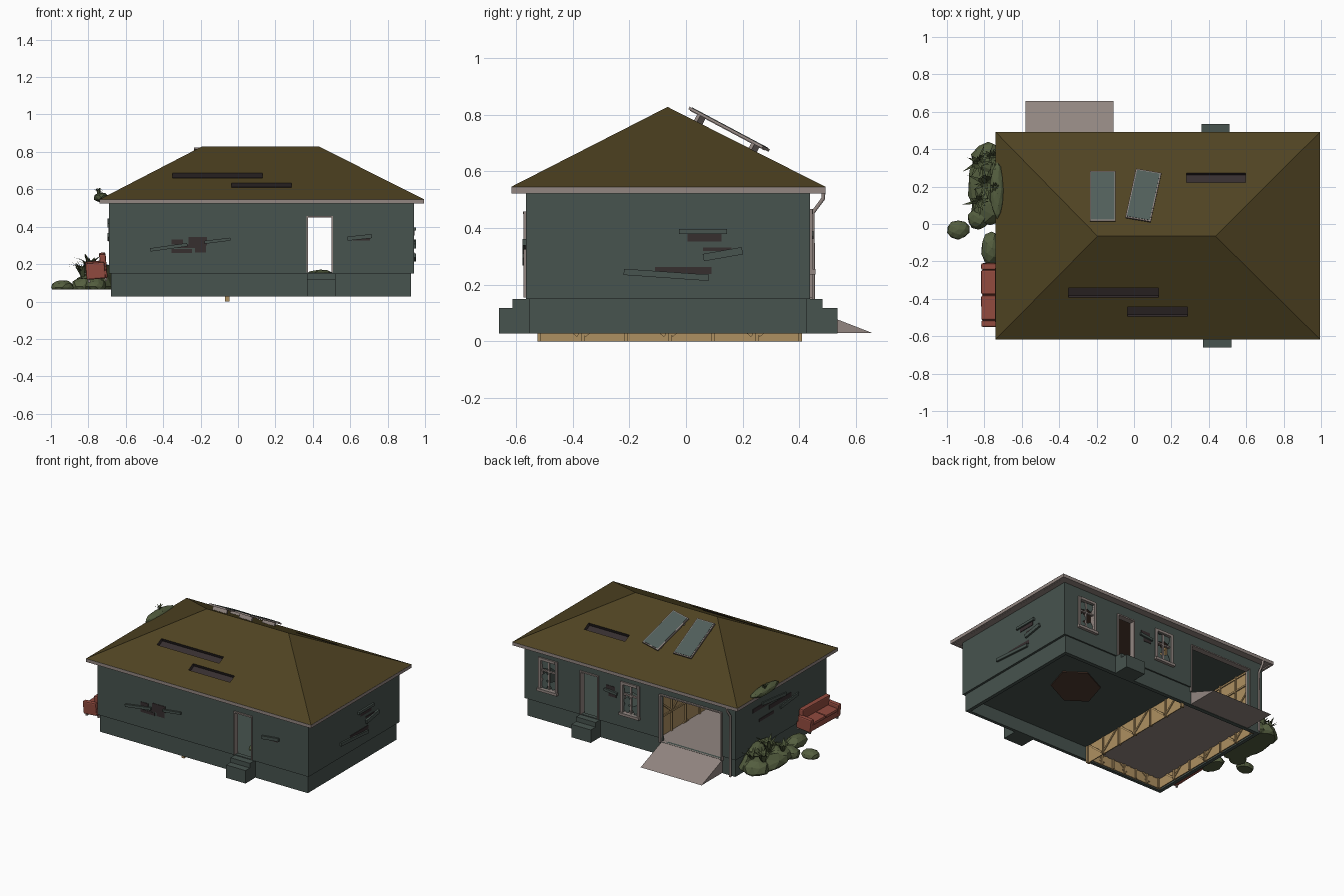
import bpy, bmesh, math, random
from mathutils import Matrix, Vector

if "Cube" in bpy.data.objects:
    bpy.data.objects.remove(bpy.data.objects["Cube"])
random.seed(4)
I = Matrix.Identity(4)
T = Matrix.Translation
def R(deg, axis): return Matrix.Rotation(math.radians(deg), 4, axis)

def material(name, r, g, b):
    m = bpy.data.materials.new(name)
    lin = [((c / 255 + 0.055) / 1.055) ** 2.4 for c in (r, g, b)]
    m.diffuse_color = (*lin, 1)
    m.use_nodes = True
    m.node_tree.nodes["Principled BSDF"].inputs["Base Color"].default_value = m.diffuse_color
    return m
TEAL = material("teal wall", 71, 83, 78)
ROOF = material("olive roof", 79, 67, 34)
TRIM = material("grey trim", 146, 134, 129)
DARK = material("dark hole", 54, 46, 47)
WOOD = material("bare wood", 174, 144, 97)
GLASS = material("grey glass", 80, 94, 90)
RED = material("sofa red", 146, 75, 63)
MOSS = material("moss rock", 84, 94, 63)
GRASS = material("grass green", 76, 86, 56)
BROWN = material("ceiling brown", 80, 58, 47)

def finish(name, bm, *mats):
    bmesh.ops.recalc_face_normals(bm, faces=bm.faces)
    me = bpy.data.meshes.new(name)
    bm.to_mesh(me); bm.free()
    for m in mats: me.materials.append(m)
    ob = bpy.data.objects.new(name, me)
    bpy.context.collection.objects.link(ob)
    return ob

def box(name, x, y, z, mat, M=I):
    bm = bmesh.new()
    c = Vector([(a[0] + a[1]) / 2 for a in (x, y, z)])
    s = [a[1] - a[0] for a in (x, y, z)]
    bmesh.ops.create_cube(bm, size=1, matrix=M @ T(c) @ Matrix.Diagonal((*s, 1)))
    return finish(name, bm, mat)

def cut(ob, cutters):
    for c in cutters:
        c.hide_render = True
        mod = ob.modifiers.new("cut", 'BOOLEAN')
        mod.operation, mod.solver, mod.object = 'DIFFERENCE', 'EXACT', c
        bpy.context.view_layer.objects.active = ob
        bpy.ops.object.modifier_apply(modifier=mod.name)
        bpy.data.objects.remove(c)

# upper walls and foundation, as shells with openings
DOOR = (0.372, 0.502)
GARAGE = (-0.58, -0.11)
WINDOWS = (0.755, 0.122)
BOTTOM = 0.028
def cutter(x, y, z): return box("cutter", x, y, z, TEAL)
wall = box("walls", (-0.69, 0.94), (-0.565, 0.438), (0.15, 0.53), TEAL)
cut(wall, [cutter((-0.66, 0.91), (-0.535, 0.41), (0.1, 0.6)),
           cutter(DOOR, (-0.8, 0.8), (0.155, 0.45)),
           cutter(GARAGE, (0.2, 0.6), (0.1, 0.46))] +
          [cutter((w - 0.055, w + 0.055), (0.2, 0.6), (0.255, 0.45)) for w in WINDOWS])
base = box("foundation", (-0.68, 0.925), (-0.552, 0.428), (BOTTOM, 0.15), TEAL)
cut(base, [cutter((-0.655, 0.9), (-0.53, 0.4), (0, 0.3)), cutter(GARAGE, (0.2, 0.6), (0.12, 0.3))])

# floors, ceilings, ramp
box("house_floor", (-0.05, 0.91), (-0.54, 0.41), (0.12, 0.148), TEAL)
bm = bmesh.new()
bmesh.ops.create_cone(bm, cap_ends=True, segments=6, radius1=0.18, radius2=0.18, depth=0.008,
                      matrix=T((0.5, 0.02, 0.117)))
for v in bm.verts: v.co.x += 0.3 * (v.co.y - 0.03)
finish("underfloor_patch", bm, BROWN)
box("garage_floor", (-0.66, -0.06), (-0.535, 0.425), (0.1, 0.12), TRIM)
box("house_ceiling", (-0.055, 0.91), (-0.535, 0.41), (0.51, 0.526), BROWN)
box("garage_ceiling", (-0.66, -0.055), (-0.535, 0.41), (0.51, 0.526), TEAL)
bm = bmesh.new()
f = bm.faces.new([bm.verts.new((GARAGE[0], y, z)) for y, z in ((0.42, 0.03), (0.657, 0.03), (0.42, 0.122))])
ext = bmesh.ops.extrude_face_region(bm, geom=[f])["geom"]
bmesh.ops.translate(bm, vec=(0.47, 0, 0), verts=[v for v in ext if isinstance(v, bmesh.types.BMVert)])
finish("garage_ramp", bm, TRIM)

# timber framing in the garage
def framing(name, M, length, z0, z1):
    box(name + "_sheet", (0, length), (-0.003, 0.003), (z0, z1), WOOD, M)
    n = 6
    for i in range(n + 1):
        u = i * (length - 0.012) / n
        box(name + "_stud", (u, u + 0.012), (-0.012, 0.012), (z0, z1), WOOD, M)
        if i < n:
            for zc in (z0 + 0.075, 0.32):
                box(name + "_brace", (-0.085, 0.085), (-0.009, 0.009), (-0.006, 0.006), WOOD,
                    M @ T((u + length / n / 2, 0, zc)) @ R(-40 if i % 2 else 40, 'Y'))
    for z in (0.25, 0.4, 0.49):
        box(name + "_rail", (0, length), (-0.01, 0.01), (z, z + 0.012), WOOD, M)
framing("divider", T((-0.058, -0.525, 0)) @ R(90, 'Z'), 0.935, 0.0, 0.51)
framing("garage_side", T((-0.645, -0.525, 0)) @ R(90, 'Z'), 0.92, 0.033, 0.51)
framing("garage_end", T((-0.64, -0.522, 0)), 0.57, 0.033, 0.51)

# steps at both doors
for side, y0, y1, y2, x in (("front", -0.545, -0.612, -0.66, (0.37, 0.52)), ("back", 0.415, 0.482, 0.535, (0.36, 0.51))):
    box(side + "_step_low", x, sorted((y0, y2)), (BOTTOM, 0.118), TEAL)
    box(side + "_step_high", x, sorted((y0, y1)), (0.1, 0.15), TEAL)

# hip roof with torn strips
X0, X1, Y0, Y1 = -0.74, 0.995, -0.617, 0.492
bm = bmesh.new()
e = [bm.verts.new((x, y, 0.546)) for x, y in ((X0, Y0), (X1, Y0), (X1, Y1), (X0, Y1))]
a, b = [bm.verts.new((x, -0.065, 0.828)) for x in (-0.195, 0.435)]
for q in ((e[0], e[1], b, a), (e[1], e[2], b), (e[2], e[3], a, b), (e[3], e[0], a), e):
    bm.faces.new(q)
roof = finish("roof", bm, ROOF, DARK)
holes = []
for x0, x1, y0, y1 in ((0.28, 0.595, 0.222, 0.272), (-0.35, 0.13, -0.392, -0.345), (-0.035, 0.285, -0.495, -0.446)):
    yc = (y0 + y1) / 2
    z = 0.828 - 0.508 * abs(yc + 0.065)
    c = box("cutter", (x0, x1), (-0.028, 0.028), (-0.025, 0.05), ROOF,
            T((0, yc, z)) @ R(-26.9 if yc > 0 else 26.9, 'X'))
    c.data.materials.append(DARK)
    for p in c.data.polygons: p.material_index = 1
    holes.append(c)
cut(roof, holes)

# eave board and gutters, tucked under the roof edge
box("eave_board", (X0 + 0.02, X1 - 0.02), (Y0 + 0.02, Y1 - 0.02), (0.527, 0.544), TRIM)
for y in (Y0, Y1 - 0.015):
    box("gutter_long", (X0, X1), (y, y + 0.015), (0.523, 0.5455), TRIM)
for x in (X0, X1 - 0.015):
    box("gutter_end", (x, x + 0.015), (Y0, Y1), (0.523, 0.5455), TRIM)
# downspout
cu = bpy.data.curves.new("downspout", 'CURVE')
cu.dimensions, cu.bevel_depth, cu.bevel_resolution = '3D', 0.008, 1
sp = cu.splines.new('POLY')
sp.points.add(3)
for p, (y, z) in zip(sp.points, ((0.485, 0.535), (0.485, 0.505), (0.448, 0.455), (0.448, 0.03))):
    p.co = (-0.655, y, z, 1)
cu.materials.append(TRIM)
bpy.context.collection.objects.link(bpy.data.objects.new("downspout", cu))

# frames around openings; local x runs along the wall, -y points outward
def wall_frame(side, u, z):
    pos, ang = {"front": ((u, -0.565, z), 0), "right": ((0.94, u, z), 90),
                "back": ((u, 0.438, z), 180), "left": ((-0.69, u, z), -90)}[side]
    return T(pos) @ R(ang, 'Z')
def frame(name, M, w, h, t, bottom=True):
    for s in (-1, 1):
        box(name + "_jamb", sorted((s * w, s * (w + t))), (-0.008, 0.032), (-h, h + t), TRIM, M)
    box(name + "_head", (-w, w), (-0.01, 0.032), (h, h + t), TRIM, M)
    if bottom: box(name + "_sill", (-w - t - 0.005, w + t + 0.005), (-0.02, 0.03), (-h - t, -h), TRIM, M)
frame("front_door", wall_frame("front", 0.437, 0.302), 0.063, 0.147, 0.009, False)
frame("back_door", wall_frame("back", 0.437, 0.302), 0.063, 0.147, 0.009, False)
frame("garage_door", wall_frame("back", -0.345, 0.285), 0.235, 0.165, 0.008, False)
for w in WINDOWS:
    M = wall_frame("back", w, 0.3525)
    frame("window", M, 0.055, 0.0975, 0.018)
    box("window_bar", (-0.005, 0.005), (0.004, 0.018), (-0.0975, 0.0975), TRIM, M)
    box("window_bar", (-0.055, 0.055), (0.004, 0.018), (0.02, 0.03), TRIM, M)
    # broken panes
    for u, z, a in ((-0.035, -0.07, 25), (0.032, -0.065, -30), (0.03, 0.075, 20), (-0.03, 0.065, -10), (-0.03, -0.02, 50)):
        box("glass_shard", (-0.024, 0.024), (0.01, 0.014), (-0.026, 0.026), GLASS, M @ T((u, 0, z)) @ R(a, 'Y'))

# torn siding: (side, along wall, z, width, height, tilt, is hole)
for side, u, z, w, h, tilt, hole in (
        ("front", -0.325, 0.318, 0.06, 0.025, 0, 1), ("front", -0.215, 0.322, 0.1, 0.045, 0, 1),
        ("front", -0.30, 0.27, 0.11, 0.02, 0, 1), ("front", -0.20, 0.275, 0.06, 0.024, 0, 1),
        ("front", -0.25, 0.295, 0.16, 0.02, 0, 1),
        ("front", -0.37, 0.29, 0.2, 0.018, -8, 0), ("front", -0.11, 0.325, 0.14, 0.016, -7, 0),
        ("front", 0.65, 0.343, 0.13, 0.022, -6, 0), ("front", 0.66, 0.332, 0.09, 0.012, 0, 1),
        ("right", 0.06, 0.388, 0.17, 0.018, 0, 0), ("right", 0.065, 0.372, 0.12, 0.04, 0, 1),
        ("right", 0.13, 0.308, 0.14, 0.026, -10, 0), ("right", 0.11, 0.325, 0.1, 0.012, 0, 1),
        ("right", -0.07, 0.235, 0.3, 0.022, 4, 0), ("right", -0.01, 0.25, 0.2, 0.025, 0, 1),
        ("left", 0.15, 0.42, 0.2, 0.028, 0, 1), ("left", -0.05, 0.38, 0.24, 0.03, 0, 1),
        ("left", 0.1, 0.33, 0.16, 0.02, 0, 1), ("left", 0.02, 0.42, 0.26, 0.022, 6, 0),
        ("left", -0.15, 0.345, 0.2, 0.022, -6, 0),
        ("back", 0.275, 0.40, 0.07, 0.025, 0, 1), ("back", 0.26, 0.35, 0.06, 0.02, 0, 1),
        ("back", 0.27, 0.375, 0.1, 0.018, 6, 0)):
    d = 0.003 if hole else 0.008 if side == "left" else 0.013
    box("wall_hole" if hole else "loose_plank", (-w / 2, w / 2), (-d, 0.002), (-h / 2, h / 2),
        DARK if hole else TEAL, wall_frame(side, u, z) @ R(tilt, 'Y'))

# solar panels on the back slope
for x, y, turn in ((-0.167, 0.147, 0), (0.05, 0.152, -11)):
    M = T((x, y, 0.748)) @ R(-28, 'X') @ R(turn, 'Z')
    box("panel_frame", (-0.069, 0.069), (-0.15, 0.15), (-0.004, 0.006), TRIM, M)
    box("panel_glass", (-0.062, 0.062), (-0.143, 0.143), (0.004, 0.008), GLASS, M)
    for v in (-0.11, 0.11):
        box("panel_mount", (-0.055, 0.055), (v - 0.006, v + 0.006), (-0.04, -0.003), TRIM, M)

# sofa against the left wall
S = T((-0.752, -0.378, 0.125)) @ R(-5, 'Y') @ R(1.5, 'X')
parts = [("sofa_base", (-0.055, 0.055), (-0.165, 0.165), (0.0, 0.045)),
         ("sofa_back", (0.02, 0.055), (-0.15, 0.15), (0.04, 0.13))]
for s in (-1, 1):
    parts.append(("sofa_arm", (-0.058, 0.045), sorted((s * 0.135, s * 0.17)), (0.0, 0.088)))
    parts.append(("sofa_cushion", (-0.06, 0.022), sorted((s * 0.002, s * 0.134)), (0.044, 0.066)))
for n, x, y, z in parts:
    ob = box(n, x, y, z, RED, S)
    bv = ob.modifiers.new("round", 'BEVEL')
    bv.width, bv.segments = 0.008, 2
for sx in (-0.045, 0.045):
    for sy in (-0.15, 0.15):
        box("sofa_foot", (sx - 0.006, sx + 0.006), (sy - 0.006, sy + 0.006), (-0.015, 0), TRIM, S)

# mossy rocks, flat-bottomed
def rock(x, y, z, rx, ry, rz, floor_z):
    bm = bmesh.new()
    bmesh.ops.create_icosphere(bm, subdivisions=2, radius=1)
    for v in bm.verts:
        k = random.uniform(0.92, 1.06)
        v.co = Vector((x + rx * v.co.x * k, y + ry * v.co.y * k, max(floor_z, z + rz * v.co.z * k)))
    bmesh.ops.dissolve_degenerate(bm, dist=1e-5, edges=bm.edges)
    finish("mossy_rock", bm, MOSS)
for r in ((-0.94, -0.03, 0.075, 0.062, 0.052, 0.04), (-0.77, 0.22, 0.08, 0.12, 0.21, 0.06),
          (-0.78, 0.34, 0.08, 0.09, 0.1, 0.08), (-0.77, 0.11, 0.08, 0.1, 0.12, 0.07),
          (-0.72, 0.22, 0.08, 0.07, 0.2, 0.13), (-0.76, -0.13, 0.08, 0.06, 0.09, 0.05),
          (-0.83, 0.03, 0.08, 0.06, 0.06, 0.05)):
    rock(*r, 0.063)
rock(-0.732, 0.18, 0.556, 0.04, 0.15, 0.026, 0.5)
rock(0.44, -0.38, 0.148, 0.07, 0.08, 0.022, 0.14)

# grass tufts with bent blades
def tuft(x, y, z, n, size):
    bm = bmesh.new()
    for i in range(n):
        a, lean = 2.4 * i, random.uniform(0.3, 0.9)
        out, side = Vector((math.cos(a), math.sin(a), 0)), Vector((-math.sin(a), math.cos(a), 0)) * size * 0.07
        o, L = Vector((x, y, z)), size * random.uniform(0.7, 1)
        mid = o + out * L * lean * 0.4 + Vector((0, 0, L * 0.6))
        tip = o + out * L * lean + Vector((0, 0, L * (1.05 - 0.4 * lean)))
        v = [bm.verts.new(p) for p in (o - side, o + side, mid + side, mid - side, tip)]
        bm.faces.new(v[:4]); bm.faces.new((v[3], v[2], v[4]))
    finish("grass_tuft", bm, GRASS)
for t in ((-0.83, 0.33, 0.12, 14, 0.12), (-0.79, 0.22, 0.14, 16, 0.14), (-0.83, 0.12, 0.12, 12, 0.11),
          (-0.76, 0.36, 0.13, 12, 0.1), (-0.745, 0.2, 0.56, 12, 0.06)):
    tuft(*t)
